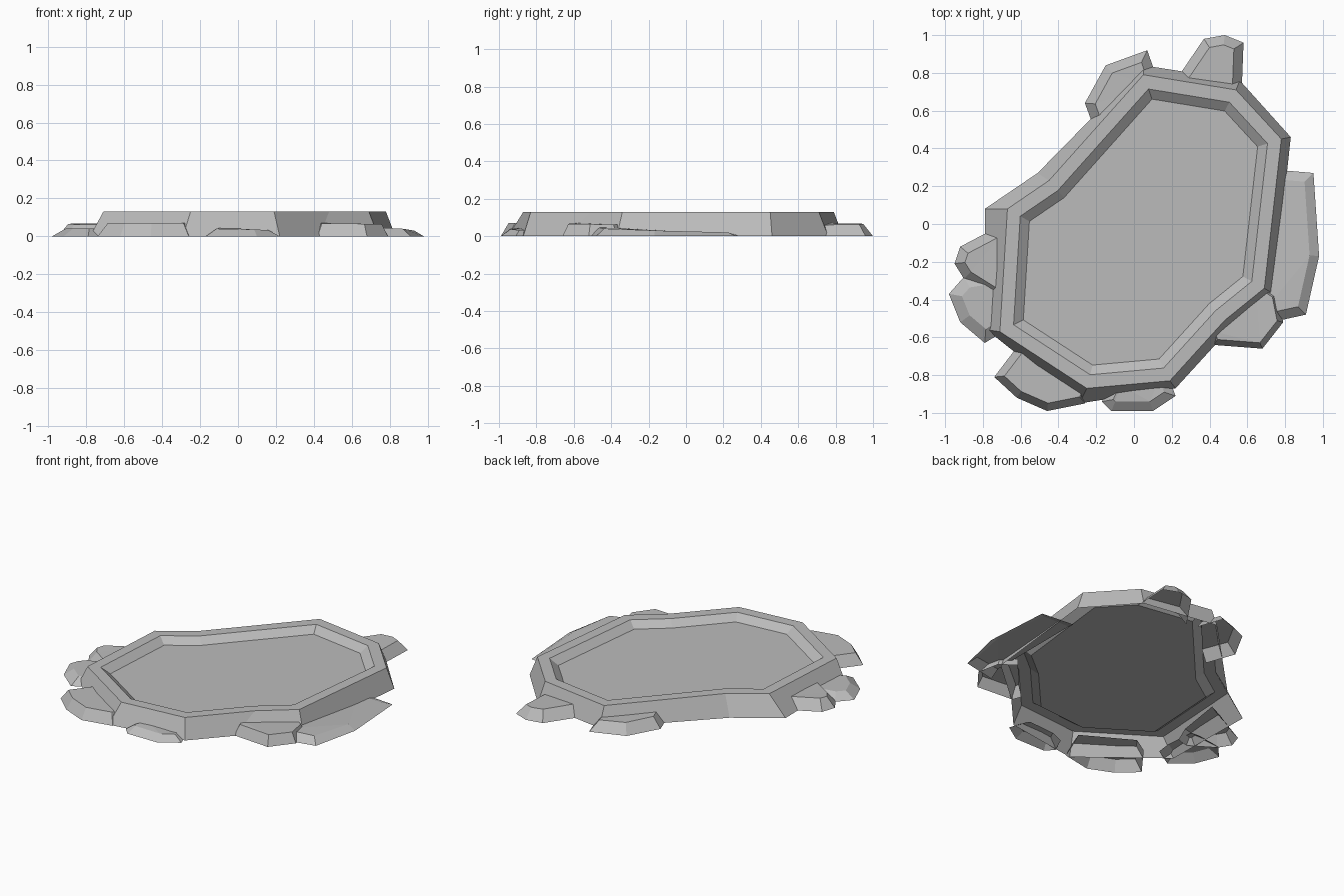
import bpy
import bmesh
from mathutils import Vector

default_cube = bpy.data.objects.get("Cube")
if default_cube:
    bpy.data.objects.remove(default_cube, do_unlink=True)

# Single stone colour
stone = bpy.data.materials.new("grey_stone")
stone.use_nodes = True
colour = (0.5, 0.5, 0.5, 1)
stone.diffuse_color = colour
stone.node_tree.nodes["Principled BSDF"].inputs["Base Color"].default_value = colour


def inset_path(points, distance, closed):
    """Shift a 2D path towards its interior with mitred corners."""
    pts = [Vector(p) for p in points]
    count = len(pts)
    area = sum(pts[i - 1].cross(pts[i]) for i in range(count))
    side = 1 if area > 0 else -1
    result = []
    for i, point in enumerate(pts):
        normals = []
        for a, b in ((i - 1, i), (i, i + 1)):
            if closed or (a >= 0 and b < count):
                along = (pts[b % count] - pts[a % count]).normalized()
                normals.append(Vector((-along.y, along.x)) * side)
        mitre = sum(normals, Vector((0, 0))).normalized()
        result.append(point + mitre * distance / max(mitre.dot(normals[0]), 0.5))
    return result


def build_shell(name, rings, closed):
    """Bridge successive rings of 3D points and cap the last one."""
    bm = bmesh.new()
    loops = [[bm.verts.new(p) for p in ring] for ring in rings]
    count = len(loops[0])
    for low, high in zip(loops, loops[1:]):
        for i in range(count if closed else count - 1):
            j = (i + 1) % count
            bm.faces.new((low[i], low[j], high[j], high[i]))
    cap = bm.faces.new(loops[-1])
    bmesh.ops.recalc_face_normals(bm, faces=bm.faces[:])
    cap.normal_update()
    if cap.normal.z < 0:
        bmesh.ops.reverse_faces(bm, faces=bm.faces[:])
    bmesh.ops.triangulate(bm, faces=[cap])
    mesh = bpy.data.meshes.new(name)
    bm.to_mesh(mesh)
    bm.free()
    mesh.materials.append(stone)
    obj = bpy.data.objects.new(name, mesh)
    bpy.context.collection.objects.link(obj)
    return obj


def at_height(points, z):
    return [(p[0], p[1], z) for p in points]


def build_rock(name, path, start_height, end_height, bevel):
    """Low rock whose path ends are tucked under the platform."""
    steps = len(path) - 1
    top = [(p.x, p.y, start_height + (end_height - start_height) * i / steps)
           for i, p in enumerate(inset_path(path, bevel, False))]
    return build_shell(name, [at_height(path, 0), top], False)


# Platform: sloped outer wall, flat rim and shallow recessed floor
rim = [(.05, .79), (.54, .71), (.78, .45), (.69, -.34), (.48, -.51),
       (.19, -.83), (-.25, -.87), (-.71, -.57), (-.67, .08), (-.45, .23)]
foot = [(.05, .84), (.56, .76), (.83, .46), (.74, -.37), (.43, -.64),
        (.22, -.87), (-.29, -.95), (-.78, -.56), (-.79, .08), (-.51, .27)]
build_shell("platform", [
    at_height(foot, 0),
    at_height(rim, .13),
    at_height(inset_path(rim, .07, True), .13),
    at_height(inset_path(rim, .12, True), .09),
], True)

# Surrounding rocks: name, outline, start height, end height, bevel width
rocks = [
    ("back_right_rock",
     [(-.19, .45), (-.26, .64), (-.15, .84), (.07, .92), (.13, .75)],
     .07, .06, .05),
    ("back_left_rock",
     [(.2, .73), (.37, .98), (.48, 1), (.58, .96), (.57, .7)],
     .07, .06, .05),
    ("left_rock",
     [(.72, .29), (.95, .27), (.98, -.17), (.91, -.48), (.68, -.53)],
     .01, .05, .05),
    ("front_left_rock",
     [(.4, -.58), (.42, -.64), (.68, -.66), (.79, -.52), (.76, -.37), (.66, -.3)],
     .07, .06, .03),
    ("front_rock",
     [(-.12, -.83), (-.17, -.94), (-.12, -.99), (.1, -.99), (.22, -.91), (.18, -.8)],
     .045, .03, .05),
    ("front_right_rock",
     [(-.58, -.6), (-.74, -.81), (-.62, -.92), (-.46, -.99), (-.26, -.95), (-.2, -.82)],
     .07, .07, .04),
    ("right_upper_rock",
     [(-.66, .02), (-.73, -.02), (-.92, -.12), (-.95, -.21), (-.9, -.29),
      (-.74, -.39), (-.66, -.37)],
     .07, .06, .05),
    ("right_lower_rock",
     [(-.72, -.25), (-.9, -.28), (-.98, -.37), (-.92, -.52), (-.79, -.63), (-.66, -.55)],
     .04, .04, .06),
]
for rock in rocks:
    build_rock(*rock)
